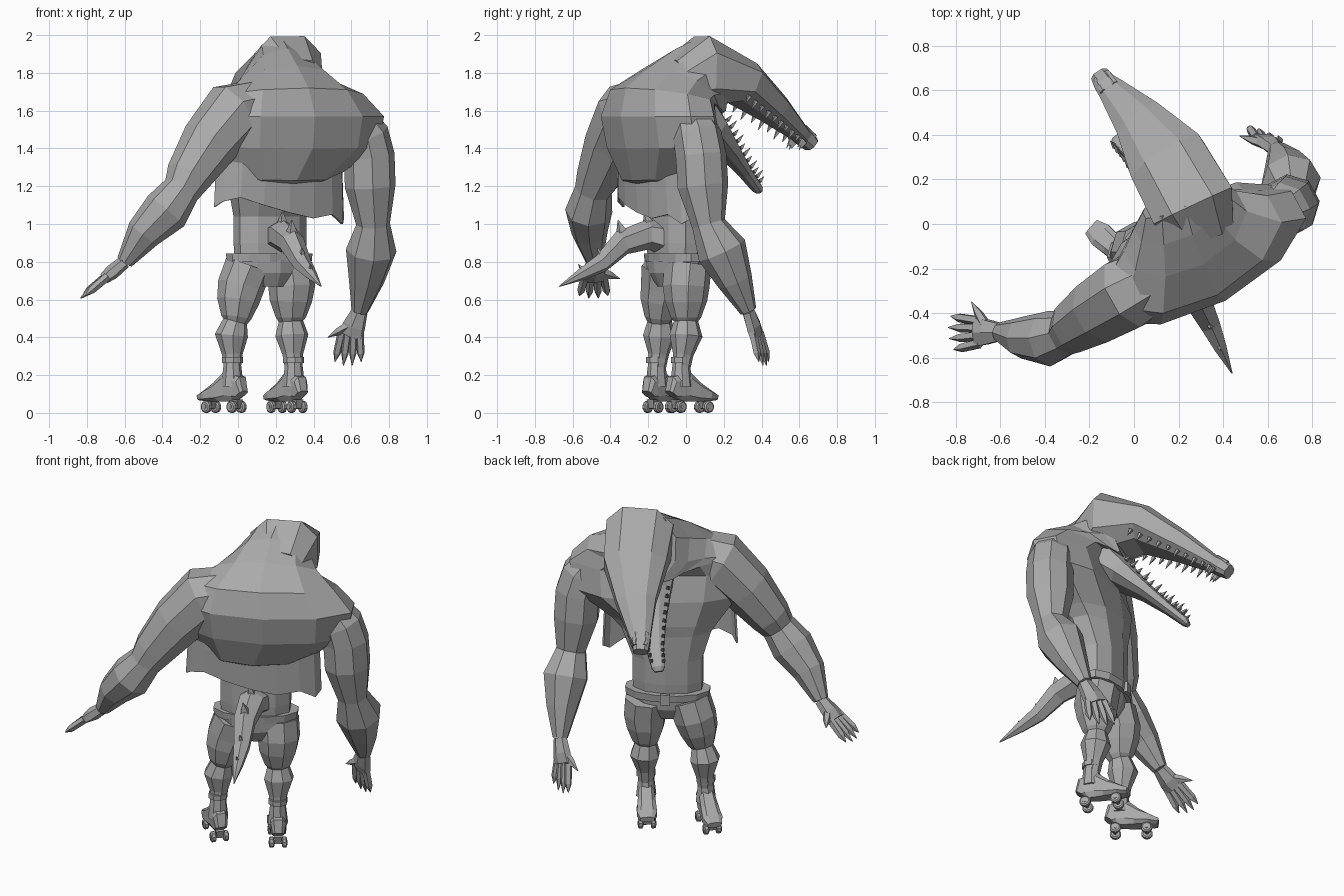
import bpy, bmesh, math
from mathutils import Vector as V

cube = bpy.data.objects.get("Cube")
if cube:
    bpy.data.objects.remove(cube)

grey = bpy.data.materials.new("plain grey")
grey.use_nodes = True
grey.diffuse_color = (0.4, 0.4, 0.4, 1)
grey.node_tree.nodes["Principled BSDF"].inputs["Base Color"].default_value = (0.4, 0.4, 0.4, 1)

# Body frame: the creature is turned about z
U, F, Z = V((.88, .47, 0)).normalized(), V((-.47, .88, 0)).normalized(), V((0, 0, 1))
ORIGIN = V((.17, -.065, 0))


def local(u, v, z):
    return ORIGIN + U * u + F * v + Z * z


def finish(name, bm):
    bmesh.ops.recalc_face_normals(bm, faces=bm.faces)
    mesh = bpy.data.meshes.new(name)
    bm.to_mesh(mesh)
    bm.free()
    mesh.materials.append(grey)
    obj = bpy.data.objects.new(name, mesh)
    bpy.context.collection.objects.link(obj)
    return obj


def loft(name, rings, side=U, n=8, power=1.0):
    """Skin rings of (centre, half width, half height, optional up) along a path."""
    bm = bmesh.new()
    centres = [V(r[0]) for r in rings]
    loops = []
    for i, (c, w, h, *tilt) in enumerate(rings):
        t = (centres[min(i + 1, len(rings) - 1)] - centres[max(i - 1, 0)]).normalized()
        s = (side - t * side.dot(t)).normalized()
        up = t.cross(s)
        if tilt:
            s, up = side, tilt[0]
        loop = []
        for k in range(n):
            a = math.tau * (k + .5) / n
            ca, sa = math.cos(a), math.sin(a)
            x = math.copysign(abs(ca) ** power, ca) * w
            y = math.copysign(abs(sa) ** power, sa) * h
            loop.append(bm.verts.new(centres[i] + s * x + up * y))
        loops.append(loop)
    for a, b in zip(loops, loops[1:]):
        for k in range(n):
            bm.faces.new((a[k], a[(k + 1) % n], b[(k + 1) % n], b[k]))
    bm.faces.new(loops[0])
    bm.faces.new(loops[-1])
    return finish(name, bm)


def tube(name, points, radii, **kw):
    return loft(name, [(V(p), r, r) for p, r in zip(points, radii)], **kw)


def spike(name, base, tip, r, n=4):
    side = F if abs((V(tip) - V(base)).normalized().dot(F)) < .8 else U
    return tube(name, (base, tip), (r, r * .08), side=side, n=n)


# Torso with a hunched back that leans into the neck:
# (u, half width, back v, back z, front v, front z)
torso = []
for u, w, bv, bz, fv, fz in [
        (0, .2, -.11, .76, .11, .76), (0, .21, -.12, .9, .12, .9), (0, .21, -.12, 1.04, .12, 1.04),
        (.01, .27, -.2, 1.2, .12, 1.2), (.02, .32, -.26, 1.23, .13, 1.27),
        (.08, .5, -.33, 1.4, .13, 1.42), (.08, .52, -.36, 1.57, .09, 1.57),
        (.06, .43, -.32, 1.72, .12, 1.63), (.07, .3, -.17, 1.84, .17, 1.6),
        (.09, .23, -.03, 1.93, .2, 1.56), (.12, .19, .1, 1.99, .2, 1.56)]:
    back, front = local(u, bv, bz), local(u, fv, fz)
    span = front - back
    torso.append(((back + front) / 2, w, span.length / 2, span.normalized()))
loft("torso", torso, n=10)

# Skull and long upper jaw, lower jaw
HEAD_SIDE = V((.83, .557, 0))
upper = [((.3, -.03, 1.76), .15, .13), ((.265, .08, 1.81), .205, .195),
         ((.15, .29, 1.75), .19, .115), ((.025, .46, 1.61), .12, .08),
         ((-.1, .6, 1.48), .065, .045), ((-.125, .625, 1.46), .055, .05), ((-.15, .665, 1.42), .045, .04)]
loft("head_and_upper_jaw", upper, side=HEAD_SIDE, power=.75)
lower = [((.24, .02, 1.62), .16, .12), ((.18, .12, 1.51), .14, .08), ((.09, .22, 1.39), .095, .045),
         ((.0, .31, 1.275), .055, .03), ((-.07, .375, 1.19), .04, .025), ((-.08, .385, 1.17), .025, .015)]
loft("lower_jaw", lower, side=HEAD_SIDE, power=.75)


def teeth(name, rings, bite, count):
    """Rows of teeth along both edges of a jaw."""
    for s in (-1, 1):
        for i in range(count):
            t = i / count * (len(rings) - 1)
            k, f = int(t), t % 1
            a, b = rings[k], rings[k + 1]
            c = V(a[0]).lerp(V(b[0]), f)
            w, h = a[1] + (b[1] - a[1]) * f, a[2] + (b[2] - a[2]) * f
            base = c + HEAD_SIDE * (s * w * .8) + bite * h * .75
            spike(name, base, base + bite * (.04 + .015 * (i % 2)), .014)


teeth("upper_tooth", upper[2:6], V((.3, -.45, -.83)).normalized(), 13)
teeth("lower_tooth", lower[1:5], V((-.45, .6, .65)).normalized(), 11)

# Nostrils
for s in (-1, 1):
    o = HEAD_SIDE * s
    tube("nostril", [V((-.11, .61, 1.51)) + o * .03, V((-.145, .665, 1.46)) + o * .025],
         (.018, .018), side=HEAD_SIDE, n=6)

# Arms
right = [(.1, -.24, 1.62), (-.02, -.305, 1.59), (-.15, -.385, 1.43), (-.265, -.46, 1.25), (-.3, -.49, 1.18),
         (-.38, -.515, 1.07), (-.5, -.51, .95), (-.6, -.485, .8)]
tube("right_arm", right, (.15, .175, .155, .122, .1, .125, .095, .045), side=F)
left = [(.56, .0, 1.63), (.62, .03, 1.56), (.67, .06, 1.47), (.695, .08, 1.36), (.7, .09, 1.2),
        (.715, .12, 1.0), (.705, .19, .86), (.68, .26, .7), (.645, .33, .54)]
tube("left_arm", left, (.05, .1, .13, .135, .135, .09, .135, .095, .045), side=F)


def hand(name, wrist, palm, tip, side, thumb):
    """Flat palm, four clawed fingers and a thumb."""
    wrist, palm, tip, side, thumb = map(V, (wrist, palm, tip, side, thumb))
    reach = tip - palm
    loft(name + "_palm", [(wrist, .045, .035), (wrist.lerp(palm, .6), .065, .04),
                          (palm, .075, .03)], side=side, n=6)
    for k in range(4):
        o = side * (k - 1.5)
        end = palm + reach * (1 - .12 * abs(k - 1.5)) + o * .05
        tube(name + "_finger", [palm + o * .034 - reach * .1, palm + reach * .55 + o * .045, end],
             (.023, .021, .002), side=side, n=5)
    root = wrist.lerp(palm, .45)
    tube(name + "_thumb", [root, root.lerp(thumb, .6), thumb], (.03, .022, .002), side=Z, n=5)


hand("right_hand", right[-1], (-.71, -.485, .71), (-.84, -.49, .6), (-.1, 1, 0), (-.73, -.35, .71))
hand("left_hand", left[-1], (.595, .375, .41), (.58, .42, .24), (.93, -.35, 0), (.475, .395, .4))

# Open vest hanging from the back with a ragged hem
bm = bmesh.new()
rows = []
hem = [1.09, 1.12, 1.14, 1.1, 1.06, 1.03, 1.05, 1.0, 1.03]
for i, z in enumerate(hem):
    a = math.pi * (1 + i / (len(hem) - 1))
    u, v = math.cos(a), math.sin(a)
    rows.append([bm.verts.new(local(u * w, v * d - .1, h)) for w, d, h in
                 ((.38, .13, 1.46), (.38, .13, 1.28), (.39, .12, z))])
for a, b in zip(rows, rows[1:]):
    for k in range(2):
        bm.faces.new((a[k], b[k], b[k + 1], a[k + 1]))
vest = finish("vest", bm)
vest.modifiers.new("thickness", "SOLIDIFY").thickness = .012

# Belt, shorts seat and buckle
loft("belt", [(local(0, .01, .8), .245, .13), (local(0, .01, .845), .25, .135)], n=12)
loft("shorts_seat", [(local(0, 0, .67), .1, .08), (local(0, 0, .74), .2, .115),
                     (local(0, 0, .81), .225, .12)], n=10)
loft("buckle", [(local(0, .145, .79), .04, .015), (local(0, .145, .855), .04, .015)], n=4)

# Tail with a row of spikes
tail = [(.2, -.06, .91), (.235, -.2, .945), (.285, -.34, .9), (.34, -.45, .79), (.385, -.55, .735), (.44, -.67, .67)]
tube("tail", tail, (.1, .08, .068, .05, .033, .003), n=6)
for i, s in ((1, .08), (2, .08), (3, .055), (4, .035)):
    base = V(tail[i]) + Z * s * .7
    spike("tail_spike", base, base + V((0, -.02, s * .8)), s * .4)

# Legs
LEG_RADII = (.125, .125, .112, .08, .065, .088, .055, .04)
LEG_Z = (.78, .67, .59, .505, .485, .41, .31, .2)
legs = {"right": [(.055, -.11), (.015, -.115), (.0, -.13), (-.01, -.14), (-.015, -.14),
                  (-.035, -.14), (-.03, -.145), (-.03, -.155)],
        "left": [(.27, .01), (.285, .0), (.28, .0), (.28, 0), (.28, 0), (.285, 0), (.29, -.015), (.295, -.025)]}
TOES = {"right": V((-.75, .66, 0)), "left": V((-.6, .8, 0))}
# Boot cross-sections along its length: (forward, bottom, top, half width)
BOOT = [(-.065, .065, .13, .035), (-.045, .055, .2, .045), (.03, .055, .22, .048),
        (.09, .055, .165, .055), (.16, .06, .125, .06), (.215, .065, .1, .042)]

for name, path in legs.items():
    tube(name + "_leg", [(x, y, z) for (x, y), z in zip(path, LEG_Z)], LEG_RADII)
    ankle, toe = V((*path[-1], 0)), TOES[name].normalized()
    across = toe.cross(Z)
    loft(name + "_boot", [(ankle + toe * f + Z * ((b + t) / 2), w, (t - b) / 2)
                          for f, b, t, w in BOOT], side=across, power=.6)
    tube(name + "_boot_shaft", [ankle + Z * .14, ankle + Z * .27], (.06, .045))
    tube(name + "_boot_cuff", [ankle + Z * .265, ankle + Z * .295], (.056, .056))
    for f in (-.03, .15):
        hub = ankle + toe * f + Z * .032
        tube(name + "_axle", [hub - across * .055, hub + across * .055], (.012, .012), side=toe, n=6)
        loft(name + "_truck", [(hub, .02, .02), (hub + Z * .04, .035, .035)], side=across, n=4)
        for s in (-1, 1):
            tube(name + "_wheel", [hub + across * s * d for d in (.022, .028, .046, .052)],
                 (.024, .032, .032, .024), side=toe, n=10)
